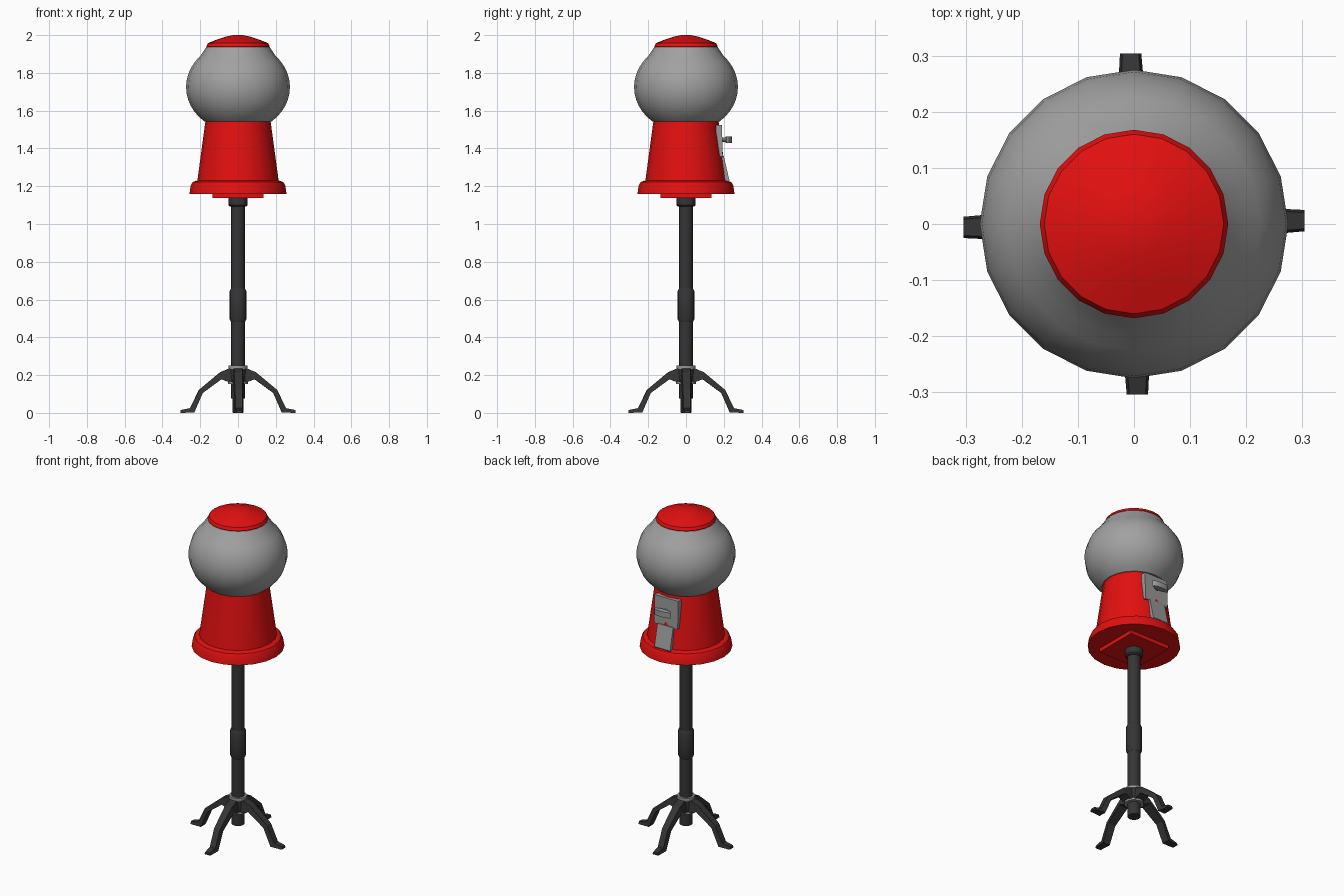
import bpy, bmesh, math
from mathutils import Matrix

if "Cube" in bpy.data.objects:
    bpy.data.objects.remove(bpy.data.objects["Cube"], do_unlink=True)


def material(name, r, g, b):
    m = bpy.data.materials.new(name)
    m.use_nodes = True
    m.diffuse_color = (r, g, b, 1)
    m.node_tree.nodes["Principled BSDF"].inputs["Base Color"].default_value = (r, g, b, 1)
    return m


RED = material("red enamel", 0.76, 0.005, 0.005)
GLASS = material("globe grey", 0.36, 0.36, 0.36)
METAL = material("brushed metal", 0.32, 0.32, 0.32)
BLACK = material("black steel", 0.035, 0.035, 0.035)


def finish(name, bm, mat, smooth=None):
    bmesh.ops.recalc_face_normals(bm, faces=bm.faces)
    mesh = bpy.data.meshes.new(name)
    bm.to_mesh(mesh)
    bm.free()
    obj = bpy.data.objects.new(name, mesh)
    bpy.context.collection.objects.link(obj)
    mesh.materials.append(mat)
    if smooth:
        bpy.ops.object.select_all(action="DESELECT")
        obj.select_set(True)
        bpy.context.view_layer.objects.active = obj
        bpy.ops.object.shade_smooth_by_angle(angle=math.radians(smooth))
    return obj


def lathe(name, profile, mat, segments=20, smooth=35):
    """Spin (radius, z) points round the z axis and close both ends."""
    bm = bmesh.new()
    rings = []
    for r, z in profile:
        rings.append([bm.verts.new((r * math.cos(i * math.tau / segments),
                                    r * math.sin(i * math.tau / segments), z))
                      for i in range(segments)])
    for a, b in zip(rings, rings[1:]):
        for i in range(segments):
            j = (i + 1) % segments
            bm.faces.new((a[i], a[j], b[j], b[i]))
    bm.faces.new(rings[0])
    bm.faces.new(rings[-1])
    return finish(name, bm, mat, smooth)


def tube(name, r, z0, z1, mat):
    return lathe(name, [(r, z0), (r, z1)], mat)


def slab(name, profile, half_width, mat):
    """Extrude a (y, z) outline sideways along x."""
    bm = bmesh.new()
    sides = [[bm.verts.new((s * half_width, y, z)) for y, z in profile] for s in (-1, 1)]
    bm.faces.new(sides[0])
    bm.faces.new(sides[1])
    n = len(profile)
    for i in range(n):
        j = (i + 1) % n
        bm.faces.new((sides[0][i], sides[0][j], sides[1][j], sides[1][i]))
    return finish(name, bm, mat)


# Globe, a sphere cut flat at both ends
center, radius = 1.725, 0.275
globe = []
for i in range(13):
    a = math.radians(-50 + i * 102 / 12)
    globe.append((radius * math.cos(a), center + radius * 0.87 * math.sin(a)))
globe[0] = (0.178, 1.543)
globe[-1] = (0.168, 1.937)
lathe("globe", globe, GLASS)

# Lid, body, flared rim and mounting plate
lathe("lid", [(0.165, 1.932), (0.168, 1.94), (0.16, 1.957), (0.115, 1.975),
              (0.06, 1.993), (0.025, 2.0)], RED)
lathe("body", [(0.217, 1.215), (0.172, 1.548)], RED)
lathe("base_rim", [(0.257, 1.16), (0.25, 1.205), (0.24, 1.222), (0.212, 1.232)], RED, smooth=25)
slab("mounting_plate", [(-0.135, 1.137), (0.135, 1.137), (0.135, 1.165), (-0.135, 1.165)],
     0.135, RED)

# Coin plate, handle and chute on the back
slab("coin_plate", [(0.155, 1.36), (0.195, 1.355), (0.19, 1.525), (0.16, 1.525)], 0.08, METAL)
slab("chute", [(0.15, 1.36), (0.2, 1.36), (0.23, 1.23), (0.225, 1.222), (0.15, 1.222)],
     0.053, METAL)
bm = bmesh.new()
bmesh.ops.create_cone(bm, cap_ends=True, segments=10, radius1=0.012, radius2=0.012, depth=0.04,
                      matrix=Matrix.Translation((0, 0.2, 1.447)) @ Matrix.Rotation(math.pi / 2, 4, "X"))
finish("handle_stem", bm, METAL, 35)
bm = bmesh.new()
bmesh.ops.create_cone(bm, cap_ends=True, segments=12, radius1=1, radius2=1, depth=1,
                      matrix=Matrix.Translation((0, 0.227, 1.447)) @ Matrix.Diagonal((0.055, 0.017, 0.034, 1)))
finish("handle", bm, METAL, 35)

# Pole with its collar and sleeve
tube("pole", 0.036, 0.075, 1.14, BLACK)
lathe("top_collar", [(0.042, 1.092), (0.05, 1.1), (0.05, 1.14)], BLACK)
lathe("sleeve", [(0.037, 0.48), (0.044, 0.495), (0.044, 0.645), (0.037, 0.658)], BLACK)

# Leg hub between two metal rings
tube("hub", 0.046, 0.165, 0.235, BLACK)
tube("upper_ring", 0.05, 0.233, 0.25, METAL)
tube("lower_ring", 0.054, 0.153, 0.166, METAL)

# Four bent legs, each a row of tapered sections: (distance, top z), (distance, bottom z), half width
sections = [((0.035, 0.24), (0.035, 0.158), 0.03), ((0.095, 0.215), (0.088, 0.178), 0.03),
            ((0.207, 0.122), (0.187, 0.105), 0.026), ((0.254, 0.025), (0.232, 0.002), 0.024),
            ((0.304, 0.015), (0.304, 0.0), 0.019)]
for k, name in enumerate(("left_leg", "back_leg", "right_leg", "front_leg")):
    bm = bmesh.new()
    rows = [[bm.verts.new(p) for p in ((t[0], -w * 0.75, t[1]), (t[0], w * 0.75, t[1]),
                                       (b[0], w, b[1]), (b[0], -w, b[1]))]
            for t, b, w in sections]
    for a, b in zip(rows, rows[1:]):
        for i in range(4):
            j = (i + 1) % 4
            bm.faces.new((a[i], a[j], b[j], b[i]))
    bm.faces.new(rows[0])
    bm.faces.new(rows[-1])
    bm.transform(Matrix.Rotation(k * math.pi / 2 + 0.02, 4, "Z"))
    finish(name, bm, BLACK)
